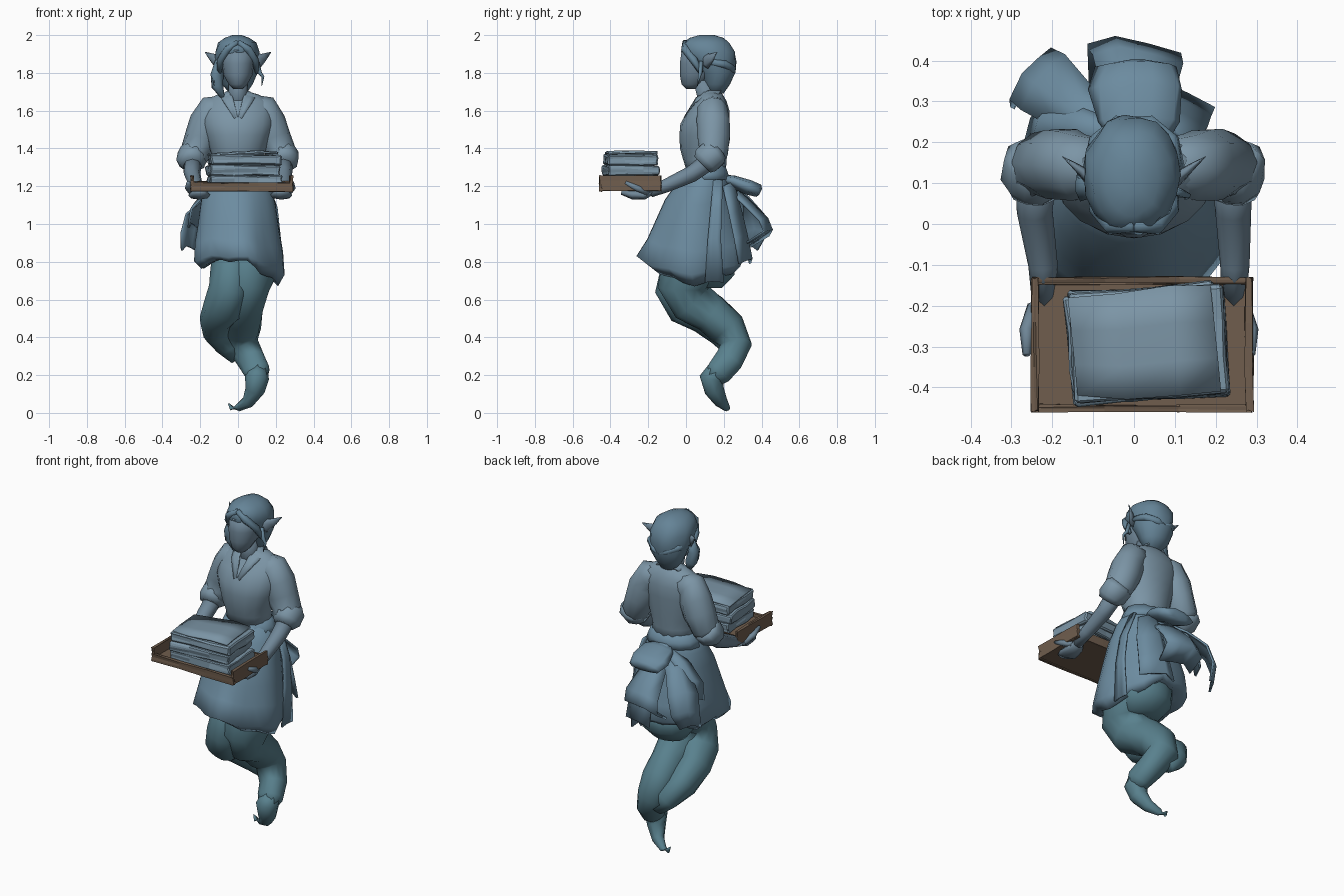
import bpy, bmesh, math, random
from mathutils import Vector
random.seed(4)


def material(name, rgb):
    m = bpy.data.materials.new(name)
    m.diffuse_color = (*rgb, 1)
    return m


CLOTH = material("cloth_blue", (0.20, 0.30, 0.38))
APRON = material("apron_blue", (0.15, 0.26, 0.35))
PANTS = material("trouser_teal", (0.10, 0.22, 0.27))
HAIR = material("hair_blue", (0.13, 0.23, 0.31))
SKIN = material("skin_blue", (0.16, 0.24, 0.31))
WOOD = material("tray_wood", (0.16, 0.11, 0.075))


def finish(name, bm, mat, smooth=True):
    bmesh.ops.recalc_face_normals(bm, faces=bm.faces)
    me = bpy.data.meshes.new(name)
    bm.to_mesh(me)
    bm.free()
    ob = bpy.data.objects.new(name, me)
    bpy.context.collection.objects.link(ob)
    me.materials.append(mat)
    for p in me.polygons:
        p.use_smooth = smooth
    return ob


def skin(name, rings, mat, caps=True):
    """Bridge closed rings of points."""
    bm = bmesh.new()
    vs = [[bm.verts.new(p) for p in r] for r in rings]
    n = len(vs[0])
    for a, b in zip(vs, vs[1:]):
        for i in range(n):
            bm.faces.new((a[i], a[(i + 1) % n], b[(i + 1) % n], b[i]))
    if caps:
        bm.faces.new(vs[0])
        bm.faces.new(vs[-1])
    return finish(name, bm, mat)


def loft(name, secs, mat, n=14, jit=0.0):
    """Stacked ellipses: (cx, cy, z, rx, ry)."""
    rings = []
    for cx, cy, z, rx, ry in secs:
        ring = []
        for i in range(n):
            a = math.tau * i / n
            k = 1 + random.uniform(-jit, jit)
            ring.append((cx + rx * k * math.cos(a), cy + ry * k * math.sin(a), z))
        rings.append(ring)
    return skin(name, rings, mat)


def tube(name, pts, mat, n=10, flat=1.0, ref=(1, 0, 0), fold=0.0):
    """Tapered tube along (x, y, z, r); flat squashes it across ref."""
    ps = [Vector(p[:3]) for p in pts]
    rings = []
    for k, p in enumerate(ps):
        t = (ps[min(k + 1, len(ps) - 1)] - ps[max(k - 1, 0)]).normalized()
        u = Vector(ref)
        u = (u - t * u.dot(t)).normalized()
        v = t.cross(u)
        ring = []
        for i in range(n):
            a = math.tau * i / n
            r = pts[k][3] * (1 + fold * math.cos(3 * a + 1.3 * k))
            ring.append(p + u * r * math.cos(a) + v * r * flat * math.sin(a))
        rings.append(ring)
    return skin(name, rings, mat)


def ribbon(name, pts, side, mat, thick=0.012, bulge=0.025):
    """Cloth strip along (x, y, z, width) with a raised middle."""
    bm = bmesh.new()
    s = Vector(side).normalized()
    rows = []
    for x, y, z, w in pts:
        c = Vector((x, y, z))
        rows.append([bm.verts.new(c + s * w * f + Vector((0, b, b)))
                     for f, b in ((-.5, 0), (-.2, bulge), (.15, bulge * .6), (.5, 0))])
    for a, b in zip(rows, rows[1:]):
        for i in range(3):
            bm.faces.new((a[i], a[i + 1], b[i + 1], b[i]))
    ob = finish(name, bm, mat)
    m = ob.modifiers.new("thickness", "SOLIDIFY")
    m.thickness, m.offset = thick, 0
    return ob


def box(name, c, size, mat, rot=0, jit=0.0, bevel=0.0):
    bm = bmesh.new()
    bmesh.ops.create_cube(bm, size=1)
    if jit:
        bmesh.ops.subdivide_edges(bm, edges=bm.edges, cuts=2, use_grid_fill=True)
    for v in bm.verts:
        v.co = Vector(v.co[i] * size[i] + random.uniform(-jit, jit) for i in range(3))
    ob = finish(name, bm, mat, False)
    ob.location, ob.rotation_euler = c, (0, 0, rot)
    if bevel:
        ob.modifiers.new("soft_edge", "BEVEL").width = bevel
    return ob


# head, neck and hair
loft("face", [(0, .03, 1.715, .025, .03), (0, .035, 1.74, .05, .06), (0, .055, 1.79, .077, .09),
              (0, .065, 1.85, .085, .1), (0, .075, 1.92, .085, .1)], SKIN)
loft("neck", [(0, .12, 1.60, .07, .065), (0, .11, 1.68, .05, .055), (0, .09, 1.76, .05, .055)], SKIN, 10)
loft("hair", [(0, .16, 1.69, .045, .04), (-.005, .165, 1.74, .08, .07), (-.005, .165, 1.80, .105, .095),
              (-.005, .14, 1.86, .115, .125), (-.005, .12, 1.91, .118, .145),
              (-.005, .11, 1.96, .1, .125), (-.005, .11, 1.985, .065, .09),
              (-.005, .11, 2.0, .025, .04)], HAIR, 18, .04)
for s in (-1, 1):
    tube("fringe_lock", [(0, -.005, 1.965, .014), (s * .055, -.005, 1.925, .022), (s * .09, .04, 1.87, .022),
                         (s * .1, .08, 1.80, .012)], HAIR, 6, ref=(0, 1, 0))
    tube("ear", [(s * .07, .09, 1.855, .022), (s * .105, .11, 1.862, .042), (s * .135, .135, 1.88, .024),
                 (s * .175, .165, 1.91, .002)], SKIN, 6, .45, (0, 0, 1))
    tube("loose_strand", [(s * .1, .08, 1.86, .012), (s * .115, .075, 1.80, .012), (s * .132, .07, 1.78, .008),
                          (s * .125, .06, 1.73, .002)], HAIR, 5, ref=(0, 1, 0))
    tube("back_twist", [(s * .105, .13, 1.86, .02), (s * .09, .205, 1.845, .022), (s * .04, .245, 1.82, .02),
                        (0, .25, 1.80, .012)], HAIR, 6, ref=(0, 0, 1), fold=.2)
tube("side_lock", [(-.095, .1, 1.86, .025), (-.115, .09, 1.79, .034), (-.11, .1, 1.73, .034),
                   (-.08, .09, 1.67, .012)], HAIR, 7, ref=(0, 1, 0), fold=.15)

# shirt
loft("shirt", [(0, .11, 1.26, .135, .10), (0, .10, 1.34, .13, .115), (0, .095, 1.40, .15, .127),
               (0, .095, 1.47, .172, .13), (0, .1, 1.53, .188, .13), (0, .12, 1.60, .19, .11),
               (0, .135, 1.65, .175, .08), (0, .135, 1.685, .11, .06), (0, .13, 1.70, .06, .05)], CLOTH, 16)
for s in (-1, 1):
    ribbon("collar", [(s * .05, .18, 1.70, .05), (s * .07, .11, 1.69, .06), (s * .05, .05, 1.655, .055),
                      (s * .01, -.01, 1.56, .02)], (s, -.2, -.5), CLOTH, .008, .004)
    # sleeve, rolled cuff, forearm and hand
    tube("sleeve", [(s * .06, .14, 1.62, .065), (s * .135, .14, 1.602, .084), (s * .165, .145, 1.54, .09),
                    (s * .19, .145, 1.46, .09), (s * .225, .145, 1.385, .08), (s * .235, .11, 1.34, .07)],
         CLOTH, 10, fold=.03)
    tube("cuff", [(s * .235, .165, 1.39, .064), (s * .24, .15, 1.375, .08), (s * .245, .105, 1.335, .078),
                  (s * .245, .085, 1.315, .06)], CLOTH, 10, fold=.06)
    o = .012
    tube("forearm", [(s * .24, .13, 1.34, .05), (s * .243, .03, 1.265, .044), (s * .235 + o, -.1, 1.205, .036),
                     (s * .232 + o, -.19, 1.17, .03)], SKIN, 8)
    tube("hand", [(s * .232 + o, -.17, 1.172, .028), (s * .225 + o, -.22, 1.152, .05),
                  (s * .215 + o, -.28, 1.155, .058), (s * .21 + o, -.34, 1.168, .03)], SKIN, 8, .45)
    tube("thumb", [(s * .255 + o, -.2, 1.165, .018), (s * .275 + o, -.26, 1.19, .018),
                   (s * .275 + o, -.32, 1.22, .01)], SKIN, 6)

# waistband and gathered skirt with an uneven hem
loft("waistband", [(0, .11, 1.235, .165, .125), (0, .11, 1.27, .152, .115), (0, .11, 1.31, .135, .10)], APRON)
rings = []
N = 28
for cy, z, rx, ry, w in [(.11, 1.30, .13, .10, 0), (.09, 1.21, .178, .14, .01), (.07, 1.12, .198, .18, .015),
                         (.055, 1.0, .215, .215, .025), (.05, .9, .232, .25, .035), (.03, .80, .237, .285, .05),
                         (.045, .765, .20, .25, .07), (.05, .80, .14, .18, .02)]:
    ring = []
    for i in range(N):
        a = math.tau * i / N
        k = 1 + w * math.cos(5 * a + .6)
        d = w * (.9 * math.cos(2 * a) + .9 * math.cos(a) + .3 * math.cos(7 * a))
        ring.append((rx * k * math.cos(a), cy + ry * k * math.sin(a), z - d * .65))
    rings.append(ring)
skin("skirt", rings, APRON)
ribbon("apron_side_edge", [(.15, .17, 1.23, .05), (.205, .16, 1.08, .06), (.222, .15, .92, .07),
                           (.22, .15, .69, .1)], (0, 1, 0), APRON, .01, .005)

# sash bow at the back: knot, loops and tails
loft("bow_knot", [(-.01, .225, 1.12, .03, .03), (-.01, .225, 1.18, .07, .06), (-.01, .225, 1.23, .06, .05),
                  (-.01, .215, 1.26, .03, .02)], APRON, 8)
tube("bow_loop", [(.01, .19, 1.24, .06), (.01, .25, 1.225, .10), (.01, .33, 1.195, .115), (.01, .385, 1.175, .10),
                  (.01, .395, 1.17, .05)], APRON, 10, .35, fold=.08)
ribbon("bow_tail_centre", [(0, .22, 1.18, .1), (.01, .31, 1.10, .17), (.01, .40, 1.01, .22),
                           (0, .425, .95, .23), (-.01, .33, .89, .2)], (1, -.1, .1), APRON)
ribbon("bow_tail_side", [(-.04, .21, 1.2, .09), (-.14, .28, 1.14, .13), (-.22, .345, 1.05, .17),
                         (-.25, .365, .95, .16), (-.26, .33, .86, .12)], (.6, .75, 0), APRON)
ribbon("bow_loop_side", [(-.03, .2, 1.22, .07), (-.14, .24, 1.17, .1), (-.22, .25, 1.08, .12),
                         (-.24, .25, .98, .1)], (.4, .8, 0), APRON)
ribbon("back_drape", [(.08, .215, 1.2, .12), (.1, .255, 1.05, .16), (.1, .285, .92, .18), (.1, .31, .79, .2)],
       (1, -.3, 0), APRON)

# baggy trousers: trailing leg with pointed foot, tucked leg
tube("trouser_straight", [(.06, .08, .9, .15), (.05, .03, .76, .16), (.04, -.01, .67, .135), (.02, .03, .585, .12),
                          (.02, .13, .52, .105), (.015, .22, .445, .1), (.025, .27, .36, .084),
                          (.075, .225, .275, .075), (.1, .17, .215, .07), (.1, .135, .18, .052)],
     PANTS, 14, fold=.07)
tube("pointed_foot", [(.105, .17, .23, .055), (.1, .135, .185, .064), (.09, .15, .12, .052), (.055, .185, .06, .036),
                      (0, .215, .027, .02), (-.035, .22, .025, .014), (-.05, .22, .05, .003)],
     PANTS, 8)
tube("trouser_tucked", [(-.02, .08, .88, .12), (-.03, -.02, .74, .12), (-.045, -.055, .65, .105),
                        (-.075, -.01, .565, .105), (-.115, .09, .505, .09), (-.11, .19, .44, .085),
                        (-.055, .26, .36, .072), (.0, .27, .29, .04)], PANTS, 14, fold=.07)
loft("trouser_seat", [(.03, .11, .66, .10, .08), (.03, .12, .73, .155, .14), (.03, .11, .85, .17, .16)], PANTS)

# wooden tray with a low front lip
box("tray_base", (.02, -.295, 1.187), (.53, .325, .022), WOOD)
box("tray_front_lip", (.02, -.451, 1.195), (.54, .018, .045), WOOD, jit=.003)
box("tray_back_lip", (.02, -.139, 1.2), (.54, .018, .05), WOOD, jit=.003)
for s in (-1, 1):
    box("tray_short_rim", (.02 + s * .262, -.295, 1.216), (.018, .325, .08), WOOD, jit=.003)

# stack of folded cloths
for i, (w, d, r) in enumerate([(.38, .27, .05), (.37, .27, .11), (.375, .265, .07)]):
    box("folded_cloth", (.03 + .006 * (-1) ** i, -.293, 1.228 + .055 * i), (w, d, .056), CLOTH, r, .006, .008)
ribbon("top_cloth_flap", [(-.15, -.3, 1.366, .24), (-.03, -.3, 1.374, .26), (.1, -.285, 1.381, .27),
                          (.2, -.28, 1.374, .26)], (-.1, 1, 0), CLOTH, .01, .004)
